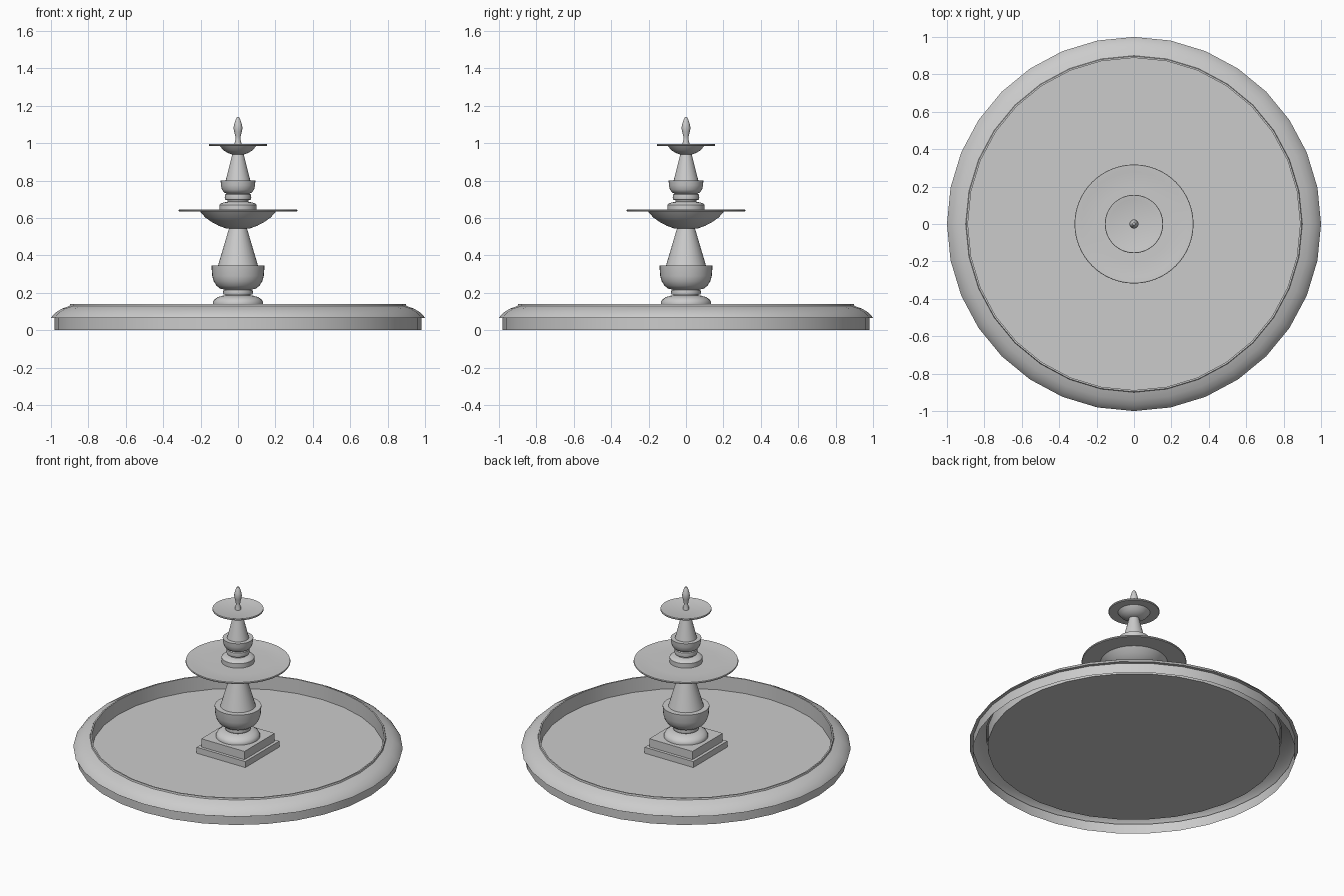
import bpy, bmesh, math


def finish(name, bm, angle=35):
    me = bpy.data.meshes.new(name)
    bm.to_mesh(me)
    bm.free()
    ob = bpy.data.objects.new(name, me)
    bpy.context.collection.objects.link(ob)
    bpy.ops.object.select_all(action='DESELECT')
    ob.select_set(True)
    bpy.context.view_layer.objects.active = ob
    bpy.ops.object.shade_smooth_by_angle(angle=math.radians(angle))
    return ob


def lathe(name, profile, sides):
    """Revolve (radius, z) points, listed bottom-outside to top-inside."""
    bm = bmesh.new()
    rings = []
    for r, z in profile:
        if r == 0:
            rings.append([bm.verts.new((0, 0, z))] * sides)
        else:
            rings.append([bm.verts.new((r * math.cos(2 * math.pi * i / sides),
                                        r * math.sin(2 * math.pi * i / sides), z))
                          for i in range(sides)])
    for a, b in zip(rings, rings[1:]):
        for i in range(sides):
            j = (i + 1) % sides
            bm.faces.new(list(dict.fromkeys((a[i], a[j], b[j], b[i]))))
    return finish(name, bm)


def slab(name, half, z0, z1):
    bm = bmesh.new()
    bmesh.ops.create_cube(bm, size=1)
    for v in bm.verts:
        v.co = (v.co.x * 2 * half, v.co.y * 2 * half, z0 if v.co.z < 0 else z1)
    return finish(name, bm)


# Pool: an open-bottomed rolled rim with a raised floor
lathe("pool_basin", [(.98, 0), (.98, .065), (1, .065), (.992, .077), (.97, .098),
                     (.94, .116), (.9, .13), (.897, .14), (.888, .14),
                     (.888, .045), (0, .045)], 32)

# Stepped square plinth
slab("plinth_lower", .18, .045, .085)
slab("plinth_upper", .16, .085, .14)

# Lower baluster
lathe("lower_column", [(.134, .14), (.134, .15), (.127, .163), (.11, .176), (.085, .184),
                       (.068, .186), (.068, .192), (.078, .192), (.08, .203), (.078, .215),
                       (.071, .217), (.095, .222), (.115, .238), (.13, .262), (.138, .29),
                       (.142, .345), (.107, .345), (.047, .548)], 32)

# Large dish
lathe("lower_dish", [(0, .545), (.065, .545), (.1, .557), (.14, .578), (.175, .603),
                     (.203, .635), (.315, .635), (.318, .64), (.316, .646), (.306, .646),
                     (.28, .642), (.2, .64), (0, .64)], 64)

# Upper baluster
lathe("upper_column", [(.1, .64), (.1, .67), (.093, .677), (.078, .683), (.055, .687),
                       (.055, .696), (.069, .698), (.071, .71), (.069, .726), (.06, .73),
                       (.075, .737), (.086, .752), (.091, .775), (.093, .8),
                       (.066, .8), (.03, .943)], 32)

# Small dish
lathe("upper_dish", [(0, .94), (.033, .94), (.055, .948), (.078, .962), (.097, .985),
                     (.153, .985), (.156, .99), (.154, .996), (.148, .996),
                     (.13, .991), (0, .989)], 64)

# Finial
lathe("finial", [(.019, .989), (.018, 1.0), (.013, 1.02), (.014, 1.035), (.02, 1.06),
                 (.024, 1.08), (.021, 1.1), (.013, 1.125), (.007, 1.137), (0, 1.14)], 24)
